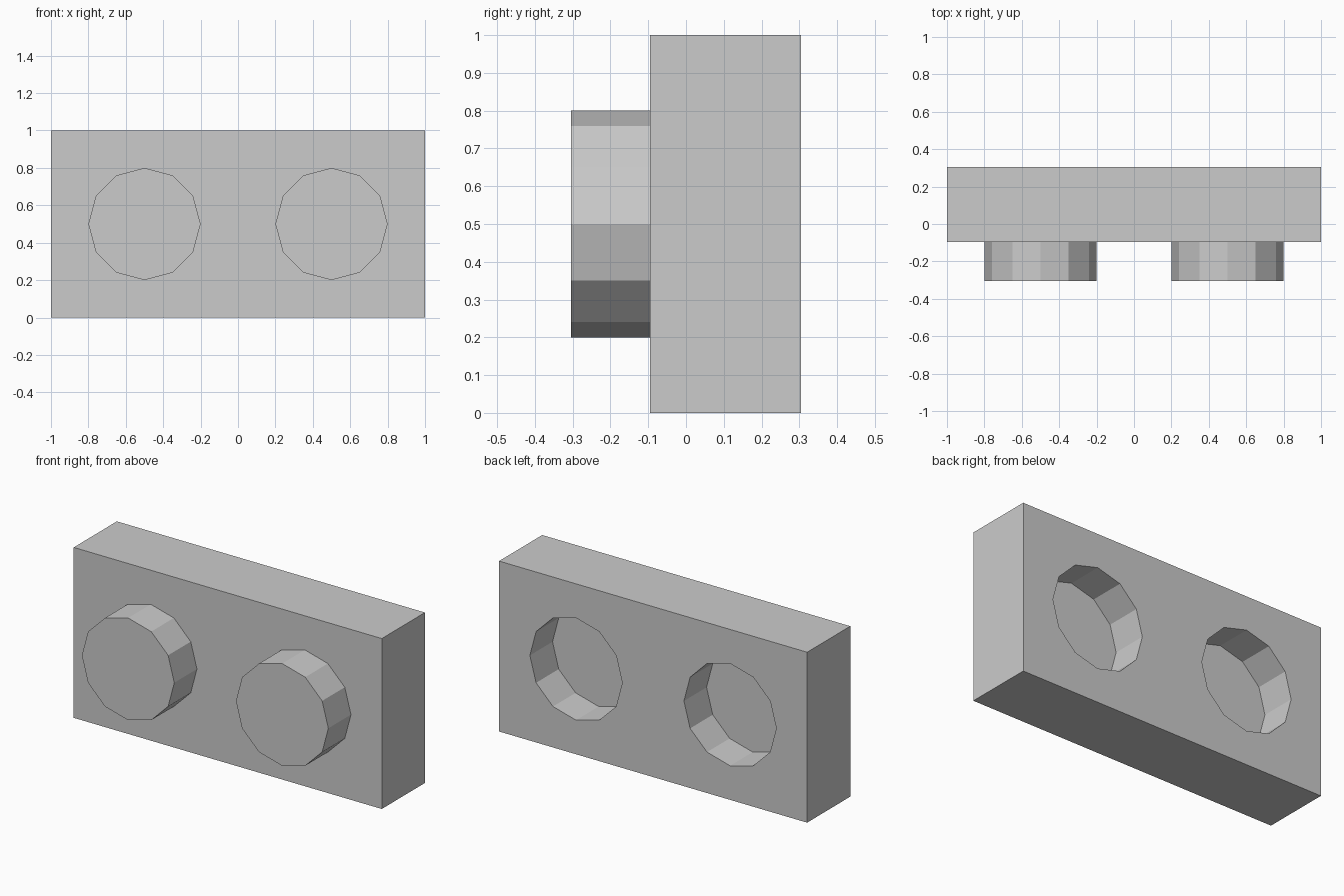
import bpy
from math import pi

if "Cube" in bpy.data.objects:
    bpy.data.objects.remove(bpy.data.objects["Cube"])

FRONT, BACK = -0.095, 0.305   # block faces
PUSH = 0.21                   # stud height and socket depth


def peg(name, x, y0, y1):
    """Twelve-sided cylinder lying along y."""
    bpy.ops.mesh.primitive_cylinder_add(
        vertices=12, radius=0.3, depth=y1 - y0,
        location=(x, (y0 + y1) / 2, 0.5), rotation=(pi / 2, 0, 0))
    ob = bpy.context.object
    ob.name = name
    ob.hide_render = True
    ob.hide_set(True)
    return ob


def combine(target, other, operation):
    mod = target.modifiers.new(other.name, 'BOOLEAN')
    mod.operation = operation
    mod.solver = 'EXACT'
    mod.object = other


# Main rectangular block
bpy.ops.mesh.primitive_cube_add(size=1, location=(0, (FRONT + BACK) / 2, 0.5))
block = bpy.context.object
block.name = "block"
block.scale = (2, BACK - FRONT, 1)
bpy.ops.object.transform_apply(location=True, rotation=False, scale=True)

# Studs on the front, matching sockets in the back
for side, x in (("left", -0.5), ("right", 0.5)):
    combine(block, peg(side + "_stud", x, FRONT - PUSH, 0.0), 'UNION')
    combine(block, peg(side + "_socket_cutter", x, BACK - PUSH, BACK + 0.2), 'DIFFERENCE')

# Bake the booleans and drop the helpers
bpy.context.view_layer.objects.active = block
for mod in list(block.modifiers):
    helper = mod.object
    bpy.ops.object.modifier_apply(modifier=mod.name)
    bpy.data.objects.remove(helper)
